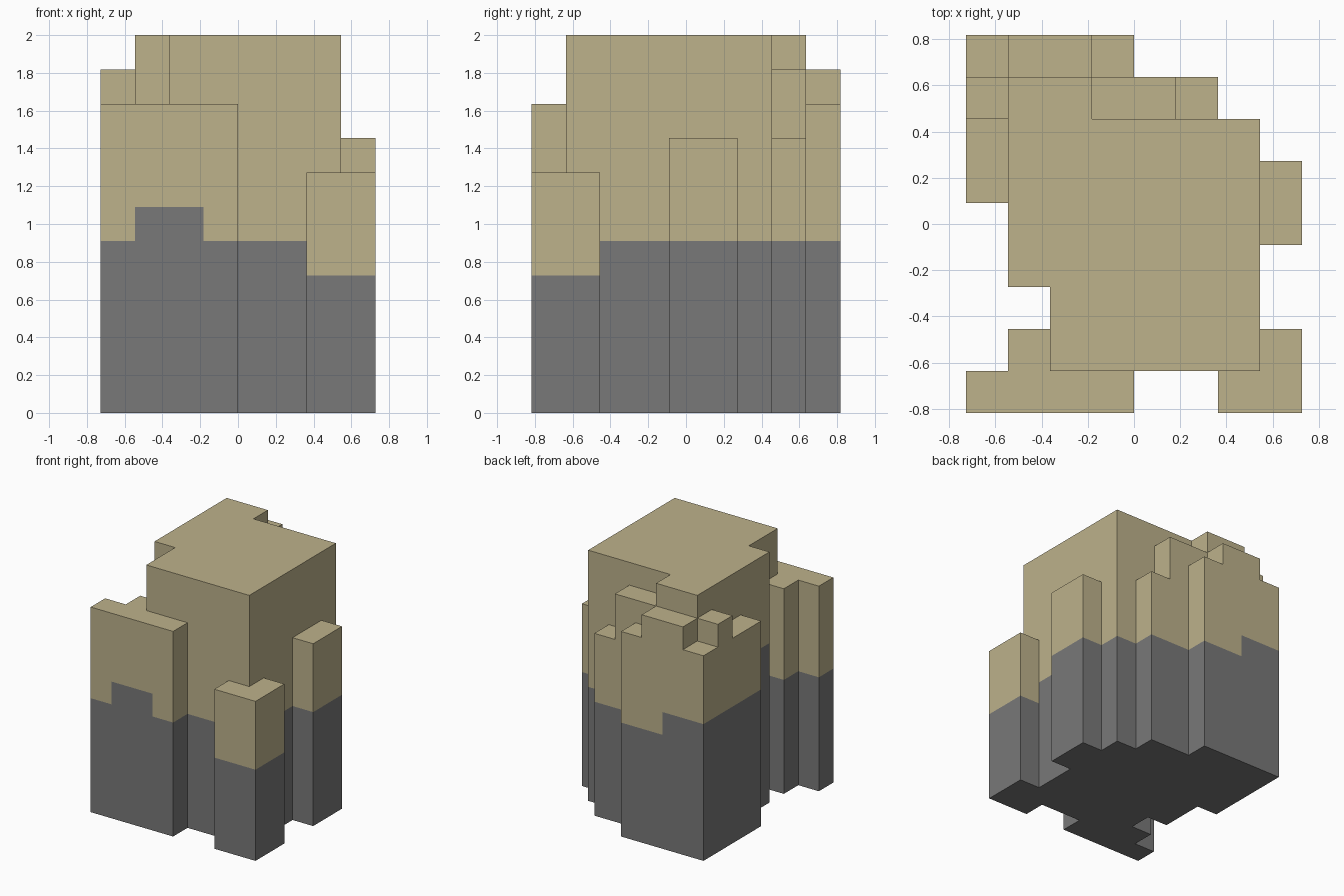
import bpy
import bmesh

cube = bpy.data.objects.get("Cube")
if cube:
    bpy.data.objects.remove(cube, do_unlink=True)

U = 2 / 11  # block size: everything below is measured in blocks


def make_material(name, rgb):
    mat = bpy.data.materials.new(name)
    mat.use_nodes = True
    colour = (*rgb, 1)
    mat.diffuse_color = colour
    mat.node_tree.nodes["Principled BSDF"].inputs["Base Color"].default_value = colour
    return mat


SAND = make_material("sand", (0.51, 0.445, 0.26))
STONE = make_material("grey_stone", (0.19, 0.19, 0.19))


def prism(name, outline, top, bottom=0, stone=lambda x, y: 5, levels=(5,)):
    """Raise an outline, cut it at the levels, and paint stone below the level."""
    bm = bmesh.new()
    base = bm.faces.new([bm.verts.new((x, y, bottom)) for x, y in outline])
    raised = bmesh.ops.extrude_face_region(bm, geom=[base], use_keep_orig=True)["geom"]
    moved = [v for v in raised if isinstance(v, bmesh.types.BMVert)]
    bmesh.ops.translate(bm, verts=moved, vec=(0, 0, top - bottom))
    for level in levels:
        bmesh.ops.bisect_plane(bm, geom=bm.verts[:] + bm.edges[:] + bm.faces[:],
                               plane_co=(0, 0, level), plane_no=(0, 0, 1))
    bmesh.ops.recalc_face_normals(bm, faces=bm.faces)
    for face in bm.faces:
        c = face.calc_center_median()
        face.material_index = 1 if c.z < stone(c.x, c.y) else 0
    bmesh.ops.scale(bm, vec=(U, U, U), verts=bm.verts)
    mesh = bpy.data.meshes.new(name)
    bm.to_mesh(mesh)
    bm.free()
    mesh.materials.append(SAND)
    mesh.materials.append(STONE)
    obj = bpy.data.objects.new(name, mesh)
    bpy.context.collection.objects.link(obj)
    return obj


def rect(x0, x1, y0, y1):
    return [(x0, y0), (x1, y0), (x1, y1), (x0, y1)]


# Tall central rock, with the stone rising higher on its right side
prism("main_rock",
      [(-3, 3.5), (-3, -1.5), (-2, -1.5), (-2, -3.5),
       (3, -3.5), (3, 2.5), (-1, 2.5), (-1, 3.5)],
      11, stone=lambda x, y: 7 if x < -2.2 else 5, levels=(5, 7))

# Front slab with a stub behind it and a raised stone patch on its face
prism("front_slab",
      [(-4, -4.5), (-3, -4.5), (-1, -4.5), (0, -4.5), (0, -3.5),
       (-2, -3.5), (-2, -2.5), (-3, -2.5), (-3, -3.5), (-4, -3.5)],
      9, stone=lambda x, y: 6 if -3 < x < -1 and y < -4.4 else 5, levels=(5, 6))

# Low corner block at the front left
prism("front_corner_block",
      [(2, -4.5), (4, -4.5), (4, -2.5), (3, -2.5), (3, -3.5), (2, -3.5)],
      7, stone=lambda x, y: 4, levels=(4,))

# Single block against the left side
prism("left_side_block", rect(3, 4, -0.5, 1.5), 8)

# L-shaped slab wrapping the back right corner
prism("back_corner_slab",
      [(-4, 0.5), (-3, 0.5), (-3, 3.5), (0, 3.5), (0, 4.5), (-2, 4.5), (-4, 4.5)],
      9, stone=lambda x, y: 6 if x < -2 else 5, levels=(5, 6))
prism("back_slab_step", rect(-3, -1, 3.5, 4.5), 10, bottom=9)
prism("right_slab_step", rect(-4, -3, 2.5, 3.5), 10, bottom=9)

# Stepped ledge on the back
prism("back_ledge", rect(-1, 2, 2.5, 3.5), 8)
prism("back_ledge_step", rect(-1, 1, 2.5, 3.5), 10, bottom=8)
